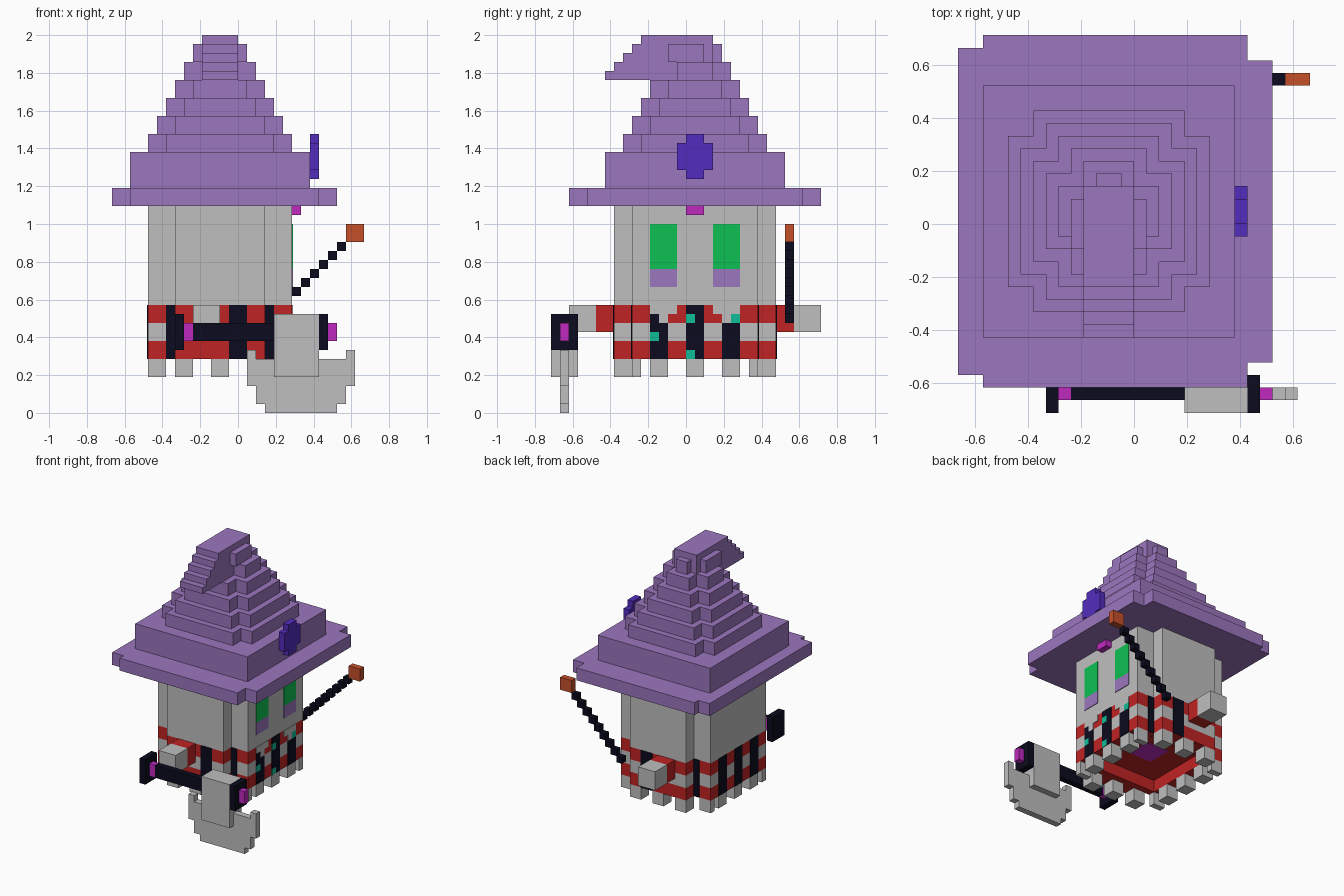
import bpy, bmesh

cube = bpy.data.objects.get("Cube")
if cube:
    bpy.data.objects.remove(cube, do_unlink=True)

V = 1 / 21   # size of one block
T = 0.1      # thickness of painted plates, in blocks


def material(name, rgb):
    lin = [((c / 255 + 0.055) / 1.055) ** 2.4 if c > 10 else c / 255 / 12.92 for c in rgb]
    m = bpy.data.materials.new(name)
    m.use_nodes = True
    m.diffuse_color = (*lin, 1)
    m.node_tree.nodes["Principled BSDF"].inputs["Base Color"].default_value = (*lin, 1)
    return m


PURPLE = material("hat purple", (155, 118, 190))
GREY = material("light grey", (191, 191, 191))
RED = material("red", (192, 35, 35))
BLACK = material("blue black", (11, 11, 30))
MAGENTA = material("magenta", (192, 42, 192))
GREEN = material("green", (14, 192, 82))
BLUE = material("badge blue", (83, 44, 190))
ORANGE = material("orange", (197, 80, 42))
TEAL = material("teal", (16, 190, 150))


def finish(name, mat, bm):
    bmesh.ops.recalc_face_normals(bm, faces=bm.faces)
    mesh = bpy.data.meshes.new(name)
    bm.to_mesh(mesh)
    bm.free()
    mesh.materials.append(mat)
    bpy.context.scene.collection.objects.link(bpy.data.objects.new(name, mesh))


def prism(bm, outline, z0, z1):
    """Upright prism over an xy outline."""
    face = bm.faces.new([bm.verts.new((x * V, y * V, z0 * V)) for x, y in outline])
    top = bmesh.ops.extrude_face_region(bm, geom=[face])["geom"]
    bmesh.ops.translate(bm, vec=(0, 0, (z1 - z0) * V),
                        verts=[g for g in top if isinstance(g, bmesh.types.BMVert)])


def boxes(name, mat, *items):
    """One object from boxes given as x0, x1, y0, y1, z0, z1 in blocks."""
    bm = bmesh.new()
    for x0, x1, y0, y1, z0, z1 in items:
        prism(bm, [(x0, y0), (x1, y0), (x1, y1), (x0, y1)], z0, z1)
    finish(name, mat, bm)


def notched(name, mat, x0, x1, y0, y1, z0, z1, cx, cy):
    """Block with a square notch cut from each upright corner."""
    bm = bmesh.new()
    prism(bm, [(x0 + cx, y0), (x1 - cx, y0), (x1 - cx, y0 + cy), (x1, y0 + cy),
               (x1, y1 - cy), (x1 - cx, y1 - cy), (x1 - cx, y1), (x0 + cx, y1),
               (x0 + cx, y1 - cy), (x0, y1 - cy), (x0, y0 + cy), (x0 + cx, y0 + cy)], z0, z1)
    finish(name, mat, bm)


# Hat: brim, crown, stepped cone and forward-curling tip
boxes("hat_brim", PURPLE, (-12, 9, -13, 15, 23, 25),
      (-14, -12, -12, 14, 23, 25), (9, 11, -11, 13, 23, 25))
boxes("hat_crown", PURPLE, (-12, 8, -9, 11, 25, 29))
for i in range(6):
    notched(f"hat_tier_{i + 1}", PURPLE, -10 + i, 6 - i, -7 + i, 9 - i,
            29 + 2 * i, 31 + 2 * i, 2, 2)
boxes("hat_tip", PURPLE, (-5, 1, -2, 2, 39, 41),
      *[(-4, 0, -9 + i, 3, 37 + i, 38 + i) for i in range(5)])

# Badge on the hat
boxes("hat_badge", BLUE, (8, 9, -1, 0, 27, 30), (8, 9, 0, 2, 26, 31), (8, 9, 2, 3, 27, 30))

# Body and skirt bands
notched("body", GREY, -10, 6, -8, 10, 12, 23, 3, 2)
notched("upper_band", RED, -10, 6, -8, 10, 10, 12, 3, 2)
notched("middle_band", GREY, -10, 6, -8, 10, 8, 10, 3, 2)
boxes("lower_band", RED,
      (-7, 3, -8, -6, 6, 8), (-7, 3, 8, 10, 6, 8),
      (-10, 6, -6, -5, 6, 8), (-10, 6, 7, 8, 6, 8),
      (-10, -8, -5, 7, 6, 8), (4, 6, -5, 7, 6, 8))
boxes("underside", RED, (-8, 4, -6, 8, 8 - T, 8))
boxes("underside_patch", MAGENTA, (-4, 0, -1, 3, 7.8, 8 - T))

# Hem tabs
tabs = []
for x in (-7, -3, 1):
    tabs += [(x, x + 2, -8, -6, 4, 6), (x, x + 2, 8, 10, 4, 6)]
for x in (-10, 4):
    tabs += [(x, x + 2, y, y + 2, 4, 6) for y in (-4, 0, 4)]
    tabs += [(x, x + 2, -6, -5, 4, 6), (x, x + 2, 7, 8, 4, 6)]
boxes("hem_tabs", GREY, *tabs)

# Dark skirt stripes on the front, back and plain side
stripes = [(-10 - T, -10, y, y + 2, 6, 12) for y in (-4, 0, 4)]
for x0, x1, inset in ((-8, -7, 2), (-1, 1, 0), (3, 4, 2)):
    stripes += [(x0, x1, -8 + inset - T, -8 + inset, 6, 12),
                (x0, x1, 10 - inset, 10 - inset + T, 6, 12)]
boxes("skirt_stripes", BLACK, *stripes)


def face_plates(name, mat, *cells):
    """Plates on the face side, given as y0, y1, z0, z1."""
    boxes(name, mat, *[(6, 6 + T, *c) for c in cells])


# Face side: eyes, beard fringe, stripes and gems
eyes = (-4, 3)
face_plates("eyes", GREEN, *[(y, y + 3, 16, 21) for y in eyes])
face_plates("eye_bags", PURPLE, *[(y, y + 3, 14, 16) for y in eyes])
face_plates("beard_fringe", GREY, (-4, -1, 11, 12), (-3, -2, 10, 11),
            (3, 6, 11, 12), (4, 5, 10, 11))
face_plates("face_stripes", BLACK, (-4, -3, 9, 11), (-3, -2, 6, 10), (-4, -3, 6, 8),
            (0, 2, 11, 12), (1, 2, 10, 11), (0, 2, 7, 10), (1, 2, 6, 7), (4, 6, 6, 10))
face_plates("gems", TEAL, (-4, -3, 8, 9), (0, 1, 10, 11), (0, 1, 6, 7), (5, 6, 10, 11))
boxes("forehead_jewel", MAGENTA, (6, 7, 0, 2, 22, 23))

# Arms
boxes("sleeves", RED, (-5, -2, -10, -8, 9, 12), (-5, -2, 10, 12, 9, 12))
boxes("hands", GREY, (-5, -2, -13, -10, 9, 12), (-5, -2, 12, 15, 9, 12))

# Wand
boxes("wand_shaft", BLACK, *[(3 + i, 4 + i, 11, 12, 10 + i, 11 + i) for i in range(9)])
boxes("wand_tip", ORANGE, (12, 14, 11, 12, 19, 21))

# Axe
boxes("axe_shaft", BLACK, (-5, 4, -14, -13, 8, 10))
boxes("axe_caps", BLACK, (-7, -6, -15, -12, 7, 11), (9, 10, -15, -12, 7, 11))
boxes("axe_jewels", MAGENTA, (-6, -5, -14, -13, 8, 10), (10, 11, -14, -13, 8, 10))
boxes("axe_head", GREY, (4, 9, -15, -12, 4, 11))
boxes("axe_blade", GREY, (3, 11, -14, -13, 0, 1), (2, 12, -14, -13, 1, 3),
      (1, 13, -14, -13, 3, 6), (1, 2, -14, -13, 6, 7), (12, 13, -14, -13, 6, 7))
